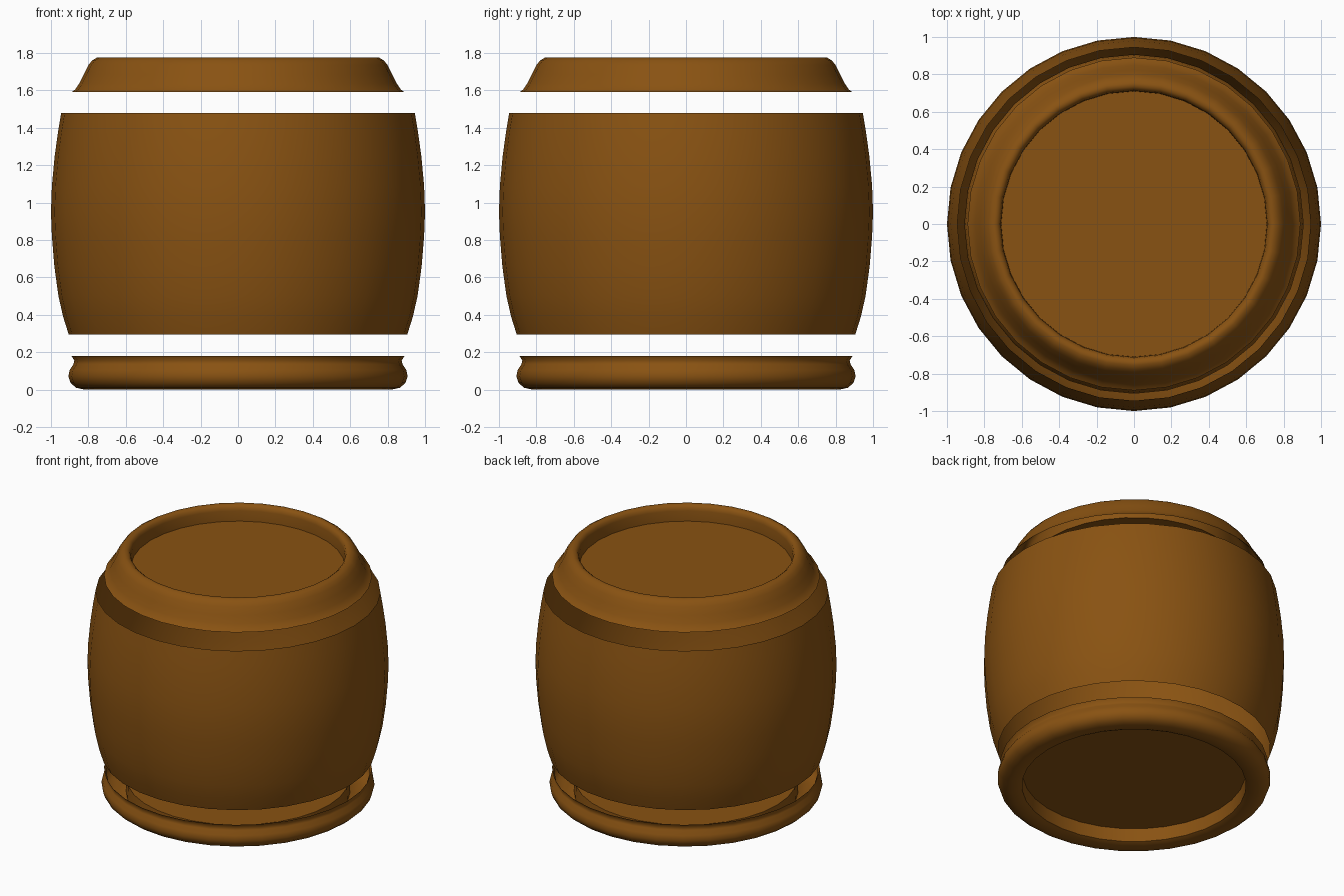
import bpy, bmesh, math

cube = bpy.data.objects.get("Cube")
if cube:
    bpy.data.objects.remove(cube, do_unlink=True)

SIDES = 32

brown = bpy.data.materials.new("warm_brown")
brown.use_nodes = True
brown.diffuse_color = (0.25, 0.085, 0.006, 1)
brown.node_tree.nodes["Principled BSDF"].inputs["Base Color"].default_value = brown.diffuse_color


def turned_part(name, profile, cap=None):
    """Turn a (radius, height) profile about z; cap its 'first' or 'last' ring."""
    bm = bmesh.new()
    rings = []
    for r, z in profile:
        angles = [math.tau * i / SIDES for i in range(SIDES)]
        rings.append([bm.verts.new((r * math.cos(a), r * math.sin(a), z)) for a in angles])
    for low, high in zip(rings, rings[1:]):
        for i in range(SIDES):
            j = (i + 1) % SIDES
            bm.faces.new((low[i], low[j], high[j], high[i]))
    if cap == "first":
        bm.faces.new(rings[0][::-1])
    elif cap == "last":
        bm.faces.new(rings[-1])
    mesh = bpy.data.meshes.new(name)
    bm.to_mesh(mesh)
    bm.free()
    mesh.materials.append(brown)
    obj = bpy.data.objects.new(name, mesh)
    bpy.context.collection.objects.link(obj)
    bpy.ops.object.select_all(action="DESELECT")
    obj.select_set(True)
    bpy.context.view_layer.objects.active = obj
    bpy.ops.object.shade_smooth_by_angle(angle=math.radians(50))
    return obj


# Base: recessed disc, rounded foot, narrow neck and thin flared lip
turned_part("base", [
    (0.74, 0.11), (0.745, 0.015), (0.77, 0.005), (0.82, 0.0), (0.865, 0.01),
    (0.895, 0.035), (0.907, 0.07), (0.9, 0.105), (0.88, 0.135),
    (0.875, 0.155), (0.89, 0.18)], cap="first")

# Body: open bulging barrel wall
turned_part("body", [
    (0.905, 0.295), (0.935, 0.39), (0.96, 0.5), (0.982, 0.66), (0.995, 0.82),
    (1.0, 0.95), (0.995, 1.09), (0.98, 1.25), (0.962, 1.38), (0.945, 1.48)])

# Lid: sloping shoulder, rounded rim and recessed disc
turned_part("lid", [
    (0.89, 1.59), (0.87, 1.605), (0.85, 1.635), (0.825, 1.685), (0.8, 1.735),
    (0.78, 1.76), (0.755, 1.775), (0.735, 1.774), (0.718, 1.76),
    (0.712, 1.735), (0.71, 1.66)], cap="last")
